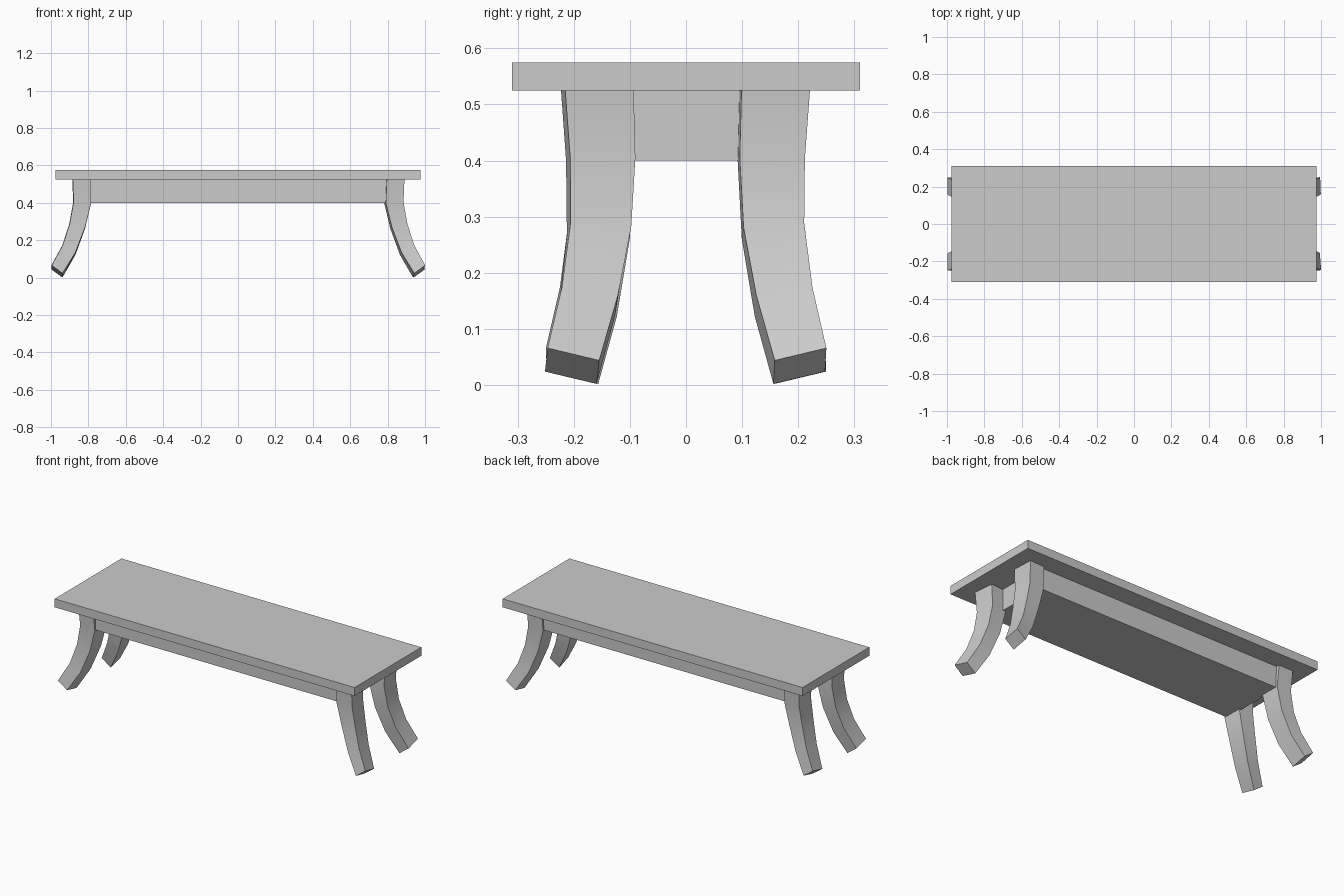
import bpy, bmesh, math
from mathutils import Vector

cube = bpy.data.objects.get("Cube")
if cube:
    bpy.data.objects.remove(cube, do_unlink=True)

# Single plain grey
grey = bpy.data.materials.new("plain_grey")
grey.use_nodes = True
colour = (0.6, 0.6, 0.6, 1)
grey.diffuse_color = colour
grey.node_tree.nodes["Principled BSDF"].inputs["Base Color"].default_value = colour


def add_object(name, bm):
    bmesh.ops.recalc_face_normals(bm, faces=bm.faces)
    mesh = bpy.data.meshes.new(name)
    bm.to_mesh(mesh)
    bm.free()
    mesh.materials.append(grey)
    obj = bpy.data.objects.new(name, mesh)
    bpy.context.collection.objects.link(obj)
    return obj


def box(name, size, z):
    bm = bmesh.new()
    bmesh.ops.create_cube(bm, size=1)
    bmesh.ops.scale(bm, vec=size, verts=bm.verts)
    bmesh.ops.translate(bm, vec=(0, 0, z), verts=bm.verts)
    return add_object(name, bm)


# Leg stations: centre, then half width in x and y, then half rise across x and y
STATIONS = [
    ((0.838, 0.158, 0.525), 0.047, 0.061, 0, 0),
    ((0.833, 0.152, 0.402), 0.047, 0.058, 0.002, 0),
    ((0.860, 0.155, 0.275), 0.041, 0.054, 0.010, 0.004),
    ((0.904, 0.174, 0.148), 0.034, 0.050, 0.019, 0.007),
    ((0.968, 0.203, 0.034), 0.029, 0.046, 0.021, 0.011),
]
CORNERS = [(-1, -1), (1, -1), (1, 1), (-1, 1)]


def leg(name, sx, sy, twist):
    # Square section swept along an outward curve, turned slightly about z
    bm = bmesh.new()
    rings = []
    for centre, hx, hy, rx, ry in STATIONS:
        ring = []
        for a, b in CORNERS:
            x = centre[0] + a * hx - twist * b * hy * sx * sy
            y = centre[1] + b * hy + twist * a * hx * sx * sy
            ring.append(bm.verts.new((sx * x, sy * y, centre[2] + a * rx + b * ry)))
        rings.append(ring)
    for upper, lower in zip(rings, rings[1:]):
        for i in range(4):
            j = (i + 1) % 4
            bm.faces.new((upper[i], upper[j], lower[j], lower[i]))
    bm.faces.new(rings[0])
    bm.faces.new(rings[-1])
    obj = add_object(name, bm)
    bpy.ops.object.select_all(action="DESELECT")
    obj.select_set(True)
    bpy.context.view_layer.objects.active = obj
    bpy.ops.object.shade_smooth_by_angle(angle=math.radians(30))


box("bench_top", (1.95, 0.62, 0.05), 0.55)
box("apron", (1.6, 0.4, 0.125), 0.4625)

leg("front_left_leg", 1, -1, 0.08)
leg("back_left_leg", 1, 1, 0.04)
leg("front_right_leg", -1, -1, 0.02)
leg("back_right_leg", -1, 1, 0.02)
